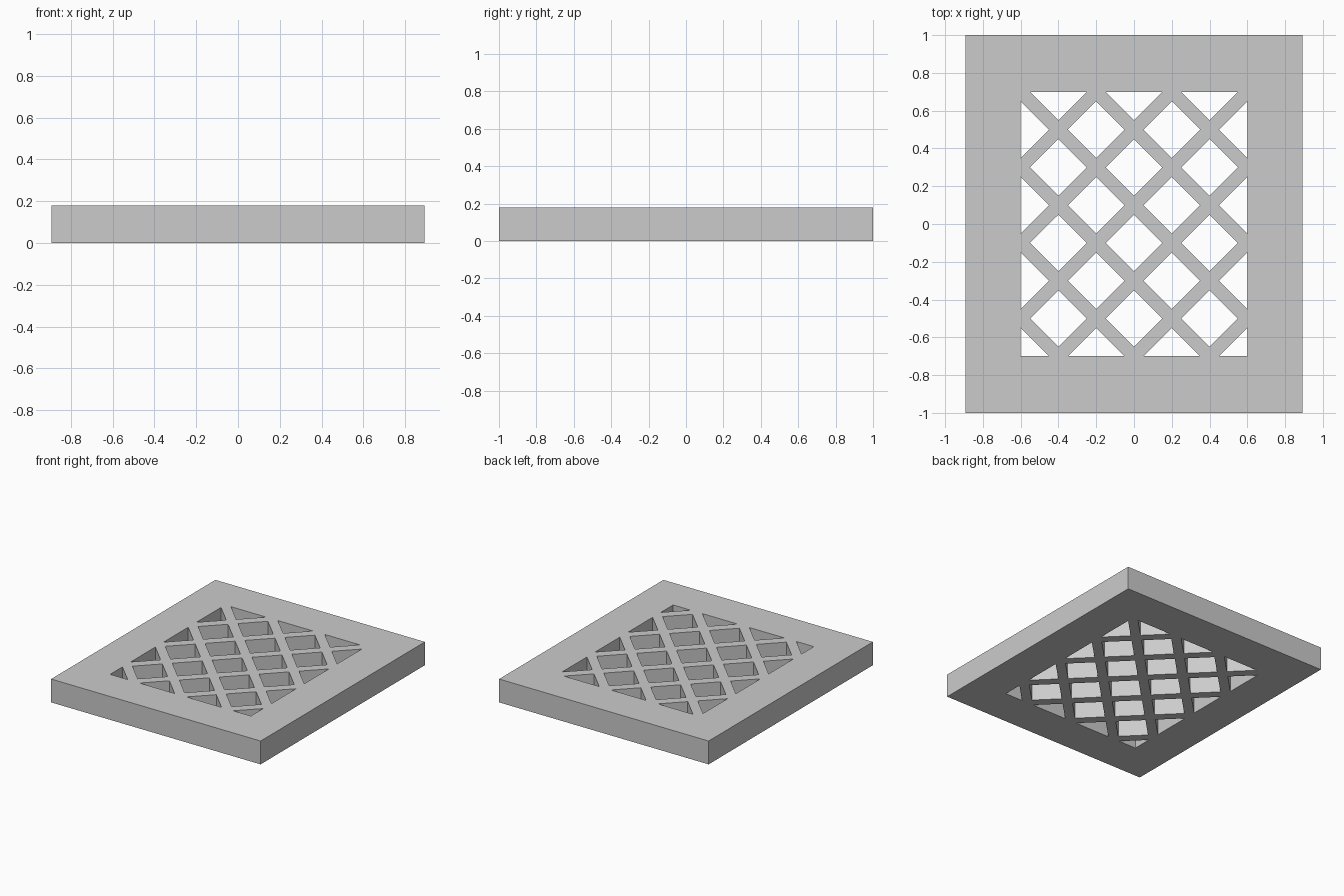
import bpy, bmesh

if "Cube" in bpy.data.objects:
    bpy.data.objects.remove(bpy.data.objects["Cube"])

HALF_X, HALF_Y, HEIGHT = 0.893, 1.0, 0.18   # outer plate
OPEN_X, OPEN_Y = 0.6, 0.7                   # latticed opening
PITCH, RADIUS = 0.2, 0.15                   # hole spacing and half diagonal


def clamp(v, lim):
    return round(max(-lim, min(lim, v)), 4)


def prism(bm, points, z0, z1):
    face = bm.faces.new([bm.verts.new((x, y, z0)) for x, y in points])
    out = bmesh.ops.extrude_face_region(bm, geom=[face])
    for v in out["geom"]:
        if isinstance(v, bmesh.types.BMVert):
            v.co.z = z1


def to_object(bm, name):
    bmesh.ops.recalc_face_normals(bm, faces=bm.faces[:])
    mesh = bpy.data.meshes.new(name)
    bm.to_mesh(mesh)
    bm.free()
    obj = bpy.data.objects.new(name, mesh)
    bpy.context.collection.objects.link(obj)
    return obj


# Solid plate
bm = bmesh.new()
prism(bm, [(-HALF_X, -HALF_Y), (HALF_X, -HALF_Y), (HALF_X, HALF_Y), (-HALF_X, HALF_Y)], 0, HEIGHT)
grille = to_object(bm, "lattice_grille")

# Staggered diamond holes, flattened where they meet the border of the opening
bm = bmesh.new()
for i in range(7):
    for j in range(8):
        if (i + j) % 2:
            continue
        cx, cy = -OPEN_X + PITCH * i, -OPEN_Y + PITCH * j
        ring = []
        for dx, dy in ((1, 0), (0, 1), (-1, 0), (0, -1)):
            p = (clamp(cx + dx * RADIUS, OPEN_X), clamp(cy + dy * RADIUS, OPEN_Y))
            if p not in ring:
                ring.append(p)
        prism(bm, ring, -0.1, HEIGHT + 0.1)
holes = to_object(bm, "hole_cutter")
holes.hide_render = True

# Cut the holes, leaving the frame and crossing bars
mod = grille.modifiers.new("holes", 'BOOLEAN')
mod.operation = 'DIFFERENCE'
mod.solver = 'EXACT'
mod.object = holes
bpy.context.view_layer.objects.active = grille
bpy.ops.object.modifier_apply(modifier=mod.name)
bpy.data.objects.remove(holes)
